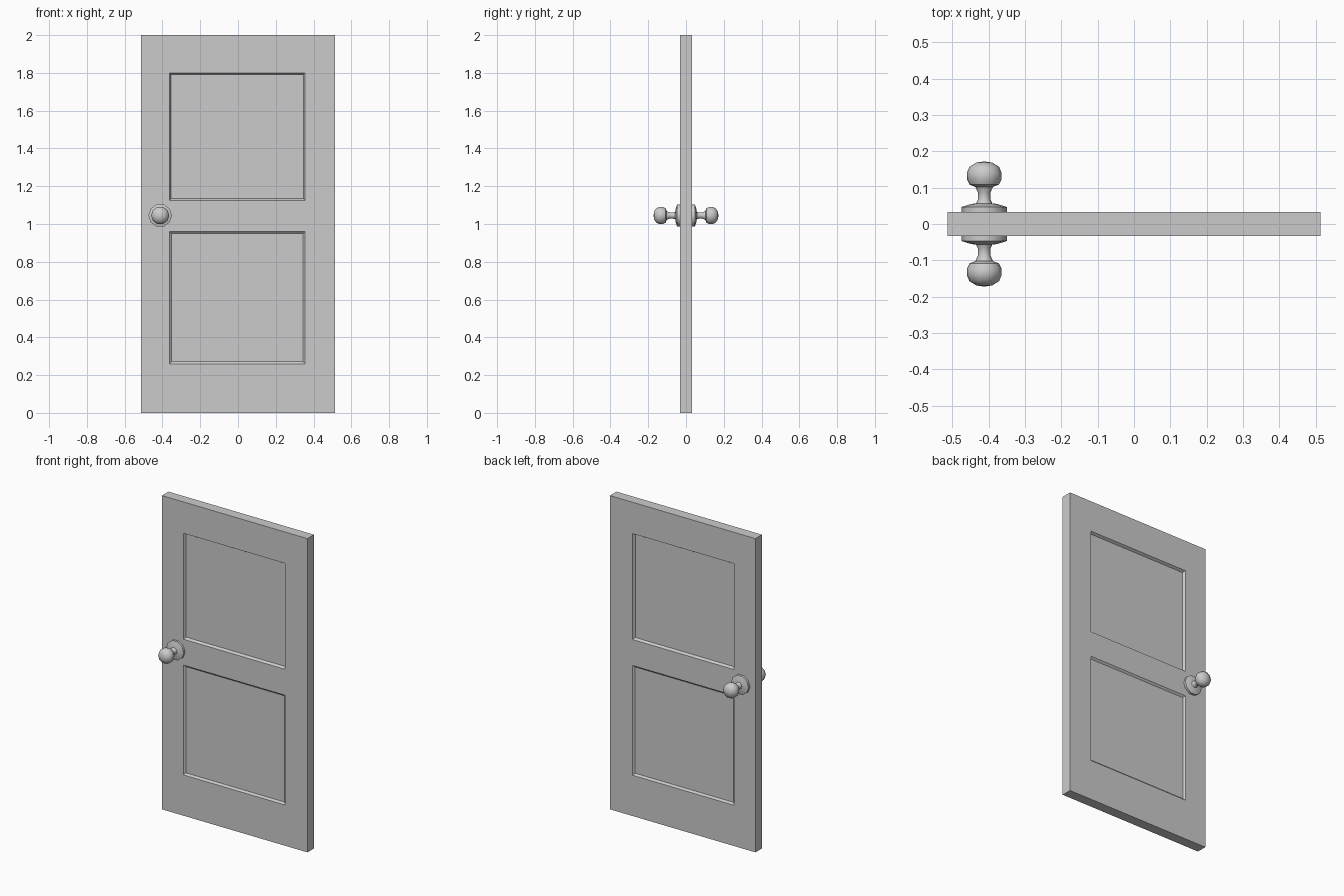
import bpy, bmesh, math
from mathutils import Vector, Matrix

if "Cube" in bpy.data.objects:
    bpy.data.objects.remove(bpy.data.objects["Cube"])


def make_object(name, bm):
    bmesh.ops.recalc_face_normals(bm, faces=bm.faces[:])
    mesh = bpy.data.meshes.new(name)
    bm.to_mesh(mesh)
    bm.free()
    obj = bpy.data.objects.new(name, mesh)
    bpy.context.collection.objects.link(obj)
    return obj


# Door slab, cut along the panel borders
WIDTH, THICK, HEIGHT = 1.026, 0.066, 2.0
LEFT, RIGHT = -0.363, 0.355
# bottom, top, moulding width, recess depth
PANELS = [(0.26, 0.96, 0.016, 0.011), (1.125, 1.80, 0.013, 0.016)]

bm = bmesh.new()
bmesh.ops.create_cube(bm, size=1, matrix=Matrix.Translation((0, 0, HEIGHT / 2))
                      @ Matrix.Diagonal((WIDTH, THICK, HEIGHT, 1)))
cuts = [((x, 0, 0), (1, 0, 0)) for x in (LEFT, RIGHT)]
cuts += [((0, 0, z), (0, 0, 1)) for p in PANELS for z in p[:2]]
for co, no in cuts:
    bmesh.ops.bisect_plane(bm, geom=bm.verts[:] + bm.edges[:] + bm.faces[:],
                           plane_co=co, plane_no=no)
bmesh.ops.recalc_face_normals(bm, faces=bm.faces[:])

# Recessed panels with sloped borders on both sides
for low, high, border, depth in PANELS:
    faces = []
    for f in bm.faces:
        c = f.calc_center_median()
        if abs(f.normal.y) > 0.9 and LEFT < c.x < RIGHT and low < c.z < high:
            faces.append(f)
    bmesh.ops.inset_individual(bm, faces=faces, thickness=border, depth=-depth)
make_object("door_slab", bm)

# Turned knobs: (radius, distance from the middle of the door)
PROFILE = [(0, 0.030), (0.062, 0.030), (0.062, 0.047), (0.036, 0.055),
           (0.022, 0.057), (0.017, 0.068), (0.017, 0.086), (0.024, 0.102),
           (0.040, 0.108), (0.048, 0.124), (0.048, 0.140), (0.041, 0.157),
           (0.022, 0.169), (0, 0.172)]


def knob(name, side):
    bm = bmesh.new()
    centre = Vector((-0.412, 0, 1.045))
    verts = [bm.verts.new(centre + Vector((r, side * d, 0))) for r, d in PROFILE]
    edges = [bm.edges.new(pair) for pair in zip(verts, verts[1:])]
    bmesh.ops.spin(bm, geom=verts + edges, cent=centre, axis=(0, 1, 0),
                   angle=math.tau, steps=10, use_duplicate=False)
    bmesh.ops.remove_doubles(bm, verts=bm.verts[:], dist=0.0005)
    obj = make_object(name, bm)
    bpy.ops.object.select_all(action='DESELECT')
    obj.select_set(True)
    bpy.context.view_layer.objects.active = obj
    bpy.ops.object.shade_smooth_by_angle(angle=math.radians(40))


knob("front_knob", -1)
knob("back_knob", 1)
